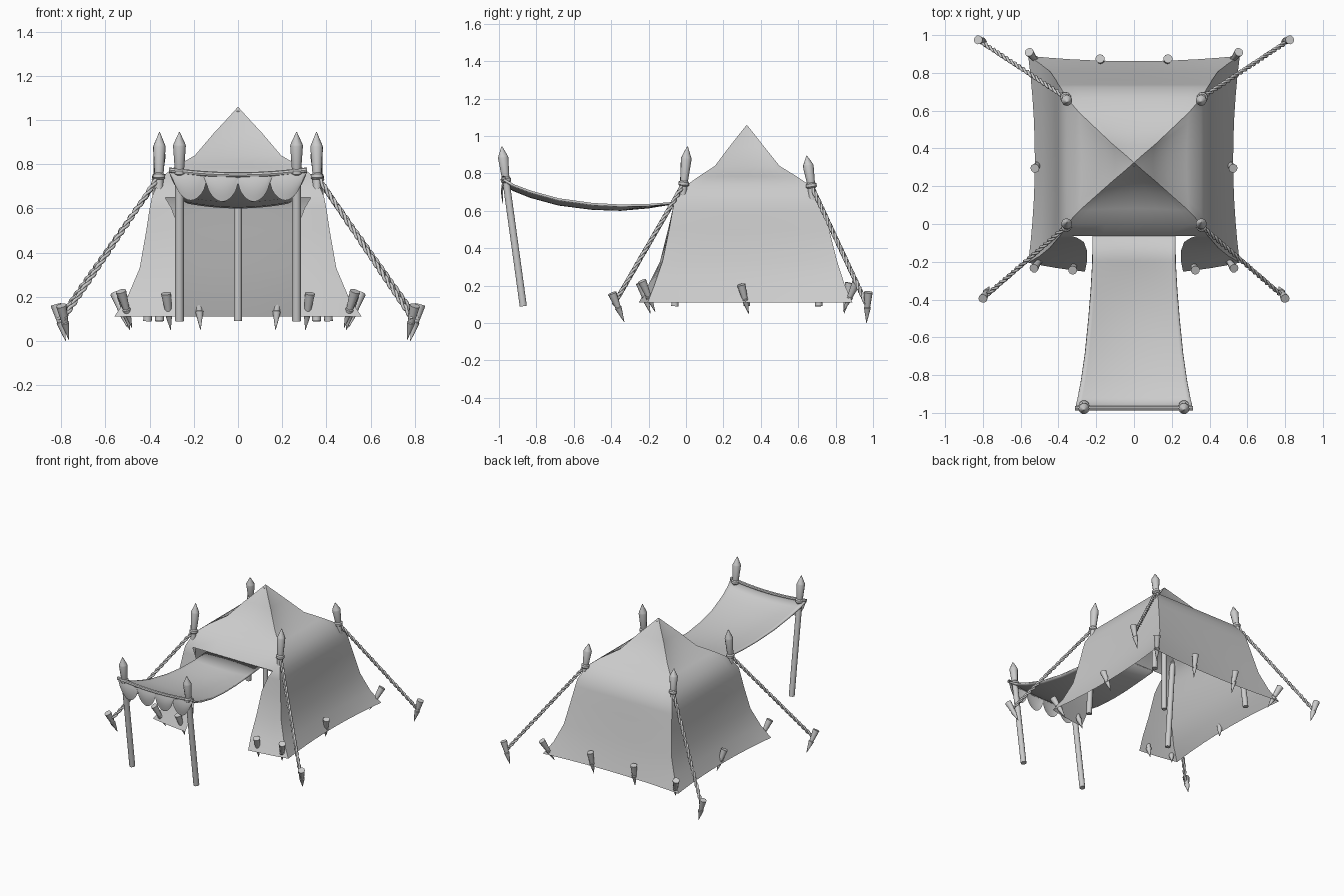
import bpy, bmesh, math
from mathutils import Vector

if "Cube" in bpy.data.objects:
    bpy.data.objects.remove(bpy.data.objects["Cube"], do_unlink=True)

grey = bpy.data.materials.new("plain grey")
grey.use_nodes = True
grey.diffuse_color = (0.6, 0.6, 0.6, 1)
grey.node_tree.nodes["Principled BSDF"].inputs["Base Color"].default_value = (0.6, 0.6, 0.6, 1)


def finish(bm, name, angle):
    mesh = bpy.data.meshes.new(name)
    bmesh.ops.recalc_face_normals(bm, faces=bm.faces)
    bm.to_mesh(mesh)
    bm.free()
    mesh.materials.append(grey)
    ob = bpy.data.objects.new(name, mesh)
    bpy.context.collection.objects.link(ob)
    bpy.ops.object.select_all(action="DESELECT")
    bpy.context.view_layer.objects.active = ob
    ob.select_set(True)
    bpy.ops.object.shade_smooth_by_angle(angle=math.radians(angle))
    return ob


def loft(name, rows, closed=False, skip=lambda i, j: False, angle=40):
    """Skin a list of equally long point rows."""
    bm = bmesh.new()
    grid = [[bm.verts.new(p) for p in row] for row in rows]
    n = len(rows[0])
    for i in range(len(rows) - 1):
        for j in range(n if closed else n - 1):
            if not skip(i, j):
                k = (j + 1) % n
                bm.faces.new((grid[i][j], grid[i][k], grid[i + 1][k], grid[i + 1][j]))
    bmesh.ops.remove_doubles(bm, verts=bm.verts, dist=1e-5)
    loose = [v for v in bm.verts if not v.link_faces]
    bmesh.ops.delete(bm, geom=loose, context="VERTS")
    return finish(bm, name, angle)


def turned(name, start, end, profile, sides=10):
    """Turned part along start-end; profile holds (fraction, radius)."""
    a, b = Vector(start), Vector(end)
    rot = (b - a).to_track_quat("Z", "Y")
    bm = bmesh.new()
    rings = []
    for t, r in profile:
        ring = []
        for k in range(sides):
            w = 2 * math.pi * k / sides
            ring.append(bm.verts.new(a.lerp(b, t) + rot @ Vector((r * math.cos(w), r * math.sin(w), 0))))
        rings.append(ring)
    for lo, hi in zip(rings, rings[1:]):
        for k in range(sides):
            m = (k + 1) % sides
            bm.faces.new((lo[k], lo[m], hi[m], hi[k]))
    bm.faces.new(rings[0][::-1])
    bm.faces.new(rings[-1])
    return finish(bm, name, 40)


def mix(a, b, t):
    return a + (b - a) * t


# Tent cloth: height, half width, front y, back y, side pinch, front bulge, opening
LEVELS = [
    (0.11, 0.56, -0.205, 0.89, 0.035, 0.06, 0.26),
    (0.20, 0.50, -0.17, 0.85, 0.02, 0.045, 0.25),
    (0.33, 0.445, -0.125, 0.808, 0.01, 0.02, 0.25),
    (0.50, 0.415, -0.09, 0.765, 0.005, 0.01, 0.265),
    (0.60, 0.40, -0.072, 0.738, 0, 0.003, 0.30),
    (0.65, 0.39, -0.063, 0.725, 0, 0, 0.33),
    (0.735, 0.355, 0.0, 0.665, 0, 0, 0.30),
    (0.785, 0.29, 0.07, 0.59, 0.012, -0.012, 0.24),
    (0.84, 0.195, 0.155, 0.50, 0.016, -0.016, 0.16),
    (0.94, 0.11, 0.23, 0.42, 0.01, -0.01, 0.09),
    (1.01, 0.045, 0.285, 0.365, 0.002, -0.002, 0.03),
    (1.06, 0, 0.325, 0.325, 0, 0, 0),
]
STEPS = 4


def tent_ring(z, hx, yf, yb, pinch, bulge, gap):
    stops = [-hx, -gap, gap, hx]
    xs = [mix(stops[s], stops[s + 1], k / STEPS) for s in range(3) for k in range(STEPS)]
    bow = lambda u: 1 - u * u
    ring = [(x, yf - bulge * bow(x / hx if hx else 1), z) for x in xs]
    us = [-1 + 2 * k / 10 for k in range(10)]
    ym, yr = (yf + yb) / 2, (yb - yf) / 2
    ring += [(hx - pinch * bow(u), ym + yr * u, z) for u in us]
    ring += [(-hx * u, yb - pinch * 0.8 * bow(u), z) for u in us]
    ring += [(-hx + pinch * bow(u), ym - yr * u, z) for u in us]
    return ring


loft("tent_cloth", [tent_ring(*lv) for lv in LEVELS], closed=True,
     skip=lambda i, j: i < 5 and STEPS <= j < 2 * STEPS, angle=35)

# Awning: y, edge height, half width, sag in the middle
AWNING = [
    (-0.06, 0.648, 0.22, 0.0), (-0.2, 0.637, 0.22, 0.012), (-0.35, 0.634, 0.228, 0.022),
    (-0.5, 0.642, 0.24, 0.025), (-0.68, 0.667, 0.258, 0.027), (-0.83, 0.708, 0.28, 0.027),
    (-0.92, 0.742, 0.298, 0.025), (-0.97, 0.772, 0.31, 0.022),
]
US = [-1 + k / 12 for k in range(25)]
cloth = loft("awning", [[(w * u, y, z - s * (1 - u * u)) for u in US] for y, z, w, s in AWNING])
thick = cloth.modifiers.new("thickness", "SOLIDIFY")
thick.thickness = 0.012

# Scalloped valance hanging from the awning's front edge
rows = []
COLS = 64
for r in range(6):
    t = r / 5
    row = []
    for k in range(COLS + 1):
        u = -1 + 2 * k / COLS
        lobe = abs(math.sin(2 * math.pi * u)) ** 0.6
        top = 0.75 + 0.022 * u * u
        bottom = 0.715 - 0.085 * lobe + 0.012 * u * u
        puff = 0.014 * lobe * math.sin(math.pi * min(1, 0.2 + t * 0.8))
        row.append((0.31 * u * (1 - 0.07 * t * t), -0.972 - 0.006 * t - puff, mix(top, bottom, t)))
    rows.append(row)
loft("valance", rows)
loft("valance_hem", [[(0.312 * u, -0.975 + 0.012 * math.cos(a), 0.752 + 0.022 * u * u + 0.012 * math.sin(a))
                      for u in US] for a in [k * math.pi / 4 for k in range(9)]])

# Part profiles
FINIAL = [(0, 0.019), (0.05, 0.021), (0.66, 0.029), (0.7, 0.027), (1, 0.002)]
PEG = [(0, 0.024), (0.48, 0.015), (0.5, 0.019), (1, 0.001)]
ROD = [(0, 1), (1, 1)]


def rod(name, a, b, r, sides=10):
    return turned(name, a, b, [(t, r) for t, _ in ROD], sides)


def pole(name, foot, neck, tip, r=0.02):
    rod(name, foot, neck, r)
    turned(name + "_finial", neck, tip, FINIAL)
    n, d = Vector(neck), (Vector(tip) - Vector(neck)).normalized()
    turned(name + "_collar", n - d * 0.015, n + d * 0.015,
           [(0, 0.021), (0.25, 0.029), (0.75, 0.029), (1, 0.021)])


def guy_rope(name, top, end):
    """Two strands twisted round one another."""
    a, b = Vector(top), Vector(end)
    rot = (b - a).to_track_quat("Z", "Y")
    curve = bpy.data.curves.new(name, "CURVE")
    curve.dimensions = "3D"
    curve.bevel_depth = 0.0075
    curve.bevel_resolution = 1
    for phase in (0, math.pi):
        line = curve.splines.new("POLY")
        line.points.add(100)
        for k, p in enumerate(line.points):
            w = phase + k * math.pi / 5
            off = rot @ Vector((0.006 * math.cos(w), 0.006 * math.sin(w), 0))
            p.co = (*(a.lerp(b, k / 100) + off), 1)
    curve.materials.append(grey)
    bpy.context.collection.objects.link(bpy.data.objects.new(name, curve))


# Poles, ropes and pegs, mirrored left and right
for side, s in (("left", 1), ("right", -1)):
    pole(side + "_awning_pole", (s * 0.265, -0.87, 0.09), (s * 0.265, -0.963, 0.765), (s * 0.265, -0.985, 0.945))
    pole(side + "_front_pole", (s * 0.355, -0.06, 0.09), (s * 0.358, -0.012, 0.745), (s * 0.355, 0.008, 0.945))
    pole(side + "_back_pole", (s * 0.41, 0.71, 0.09), (s * 0.362, 0.67, 0.735), (s * 0.352, 0.645, 0.895))
    guy_rope(side + "_front_rope", (s * 0.362, -0.015, 0.74), (s * 0.79, -0.385, 0.1))
    guy_rope(side + "_back_rope", (s * 0.365, 0.672, 0.73), (s * 0.81, 0.965, 0.1))
    turned(side + "_front_rope_stake", (s * 0.8, -0.395, 0.16), (s * 0.765, -0.33, 0.005), PEG)
    turned(side + "_back_rope_stake", (s * 0.825, 0.975, 0.165), (s * 0.78, 0.965, 0.0), PEG)
    PEGS = {
        "back_corner": ((0.555, 0.91, 0.215), (0.50, 0.84, 0.06)),
        "back": ((0.18, 0.875, 0.215), (0.17, 0.845, 0.05)),
        "side": ((0.525, 0.295, 0.205), (0.49, 0.335, 0.05)),
        "front_corner": ((0.53, -0.235, 0.225), (0.48, -0.165, 0.06)),
        "front": ((0.325, -0.245, 0.215), (0.305, -0.19, 0.05)),
    }
    for place, (a, b) in PEGS.items():
        turned(f"{side}_{place}_peg", (s * a[0], *a[1:]), (s * b[0], *b[1:]), PEG)

rod("centre_pole", (0, 0.325, 0.09), (0, 0.325, 1.04), 0.018)
